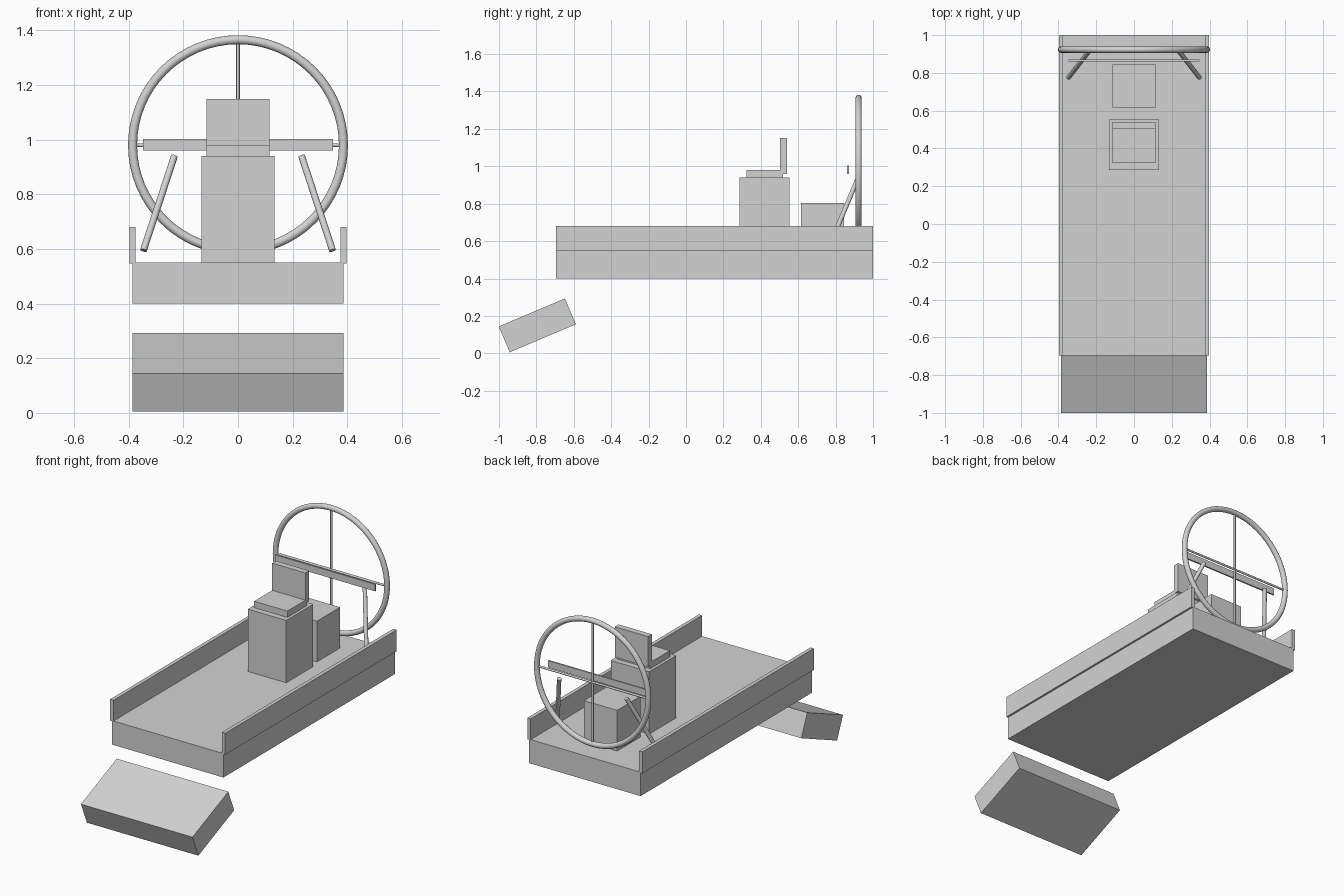
import bpy, math
from mathutils import Vector

if "Cube" in bpy.data.objects:
    bpy.data.objects.remove(bpy.data.objects["Cube"])

grey = bpy.data.materials.new("light grey")
grey.diffuse_color = (0.65, 0.65, 0.65, 1)
grey.use_nodes = True
grey.node_tree.nodes["Principled BSDF"].inputs["Base Color"].default_value = grey.diffuse_color


def finish(name):
    ob = bpy.context.object
    ob.name = name
    ob.data.materials.append(grey)
    return ob


def box(name, x, y, z):
    """Box from (min, max) ranges on each axis."""
    lo, hi = Vector((x[0], y[0], z[0])), Vector((x[1], y[1], z[1]))
    bpy.ops.mesh.primitive_cube_add(size=1, location=(lo + hi) / 2)
    ob = finish(name)
    for v in ob.data.vertices:
        v.co = [c * s for c, s in zip(v.co, hi - lo)]
    return ob


def rod(name, a, b, r):
    """Round rod between two points."""
    a, b = Vector(a), Vector(b)
    bpy.ops.mesh.primitive_cylinder_add(vertices=16, radius=r, depth=(b - a).length,
                                        location=(a + b) / 2)
    ob = finish(name)
    ob.rotation_euler = (b - a).to_track_quat('Z', 'Y').to_euler()
    bpy.ops.object.shade_smooth_by_angle(angle=math.radians(40))
    return ob


# Hull and tilted bow ramp
box("hull", (-0.386, 0.386), (-0.695, 1.0), (0.40, 0.55))
bow = box("bow_ramp", (-0.386, 0.386), (-0.987, -0.603), (0.074, 0.224))
bow.location = (0, -0.795, 0.1495)
bow.rotation_euler.x = 0.4

# Driver's seat on its pedestal
box("seat_pedestal", (-0.133, 0.133), (0.287, 0.554), (0.55, 0.94))
box("seat_cushion", (-0.115, 0.115), (0.324, 0.518), (0.94, 0.98))
box("seat_back", (-0.115, 0.115), (0.502, 0.54), (0.96, 1.15))

# Engine and propeller
box("engine", (-0.115, 0.115), (0.616, 0.845), (0.55, 0.805))
box("propeller", (-0.347, 0.347), (0.861, 0.871), (0.96, 1.003))

# Propeller guard ring with crossed bars
FAN_Y, FAN_Z = 0.923, 0.98
bpy.ops.mesh.primitive_torus_add(major_radius=0.386, minor_radius=0.0165,
                                 major_segments=64, minor_segments=16,
                                 location=(0, FAN_Y, FAN_Z), rotation=(math.pi / 2, 0, 0))
finish("guard_ring")
bpy.ops.object.shade_smooth_by_angle(angle=math.radians(60))
rod("guard_bar_vertical", (0, FAN_Y, FAN_Z - 0.385), (0, FAN_Y, FAN_Z + 0.385), 0.0065)
rod("guard_bar_horizontal", (-0.385, FAN_Y, FAN_Z), (0.385, FAN_Y, FAN_Z), 0.0065)

# Side rails and guard struts, mirrored
for side, s in (("left", -1), ("right", 1)):
    box("rail_" + side, sorted((s * 0.375, s * 0.398)), (-0.695, 1.0), (0.546, 0.68))
    rod("guard_strut_" + side, (s * 0.346, 0.776, 0.595), (s * 0.233, 0.921, 0.94), 0.0125)
